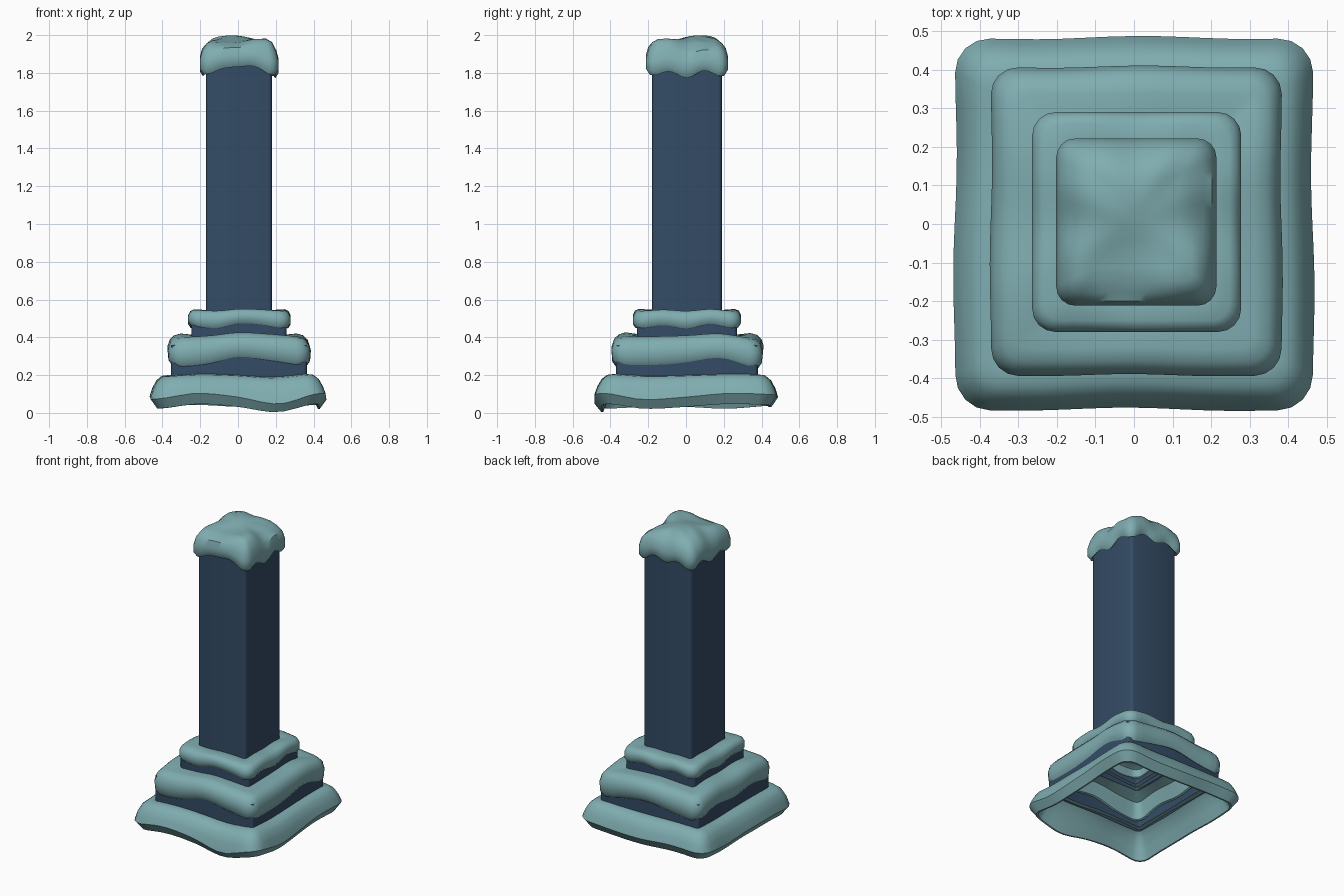
import bpy, math

if "Cube" in bpy.data.objects:
    bpy.data.objects.remove(bpy.data.objects["Cube"])


def material(name, col):
    m = bpy.data.materials.new(name)
    m.diffuse_color = (*col, 1)
    m.use_nodes = True
    m.node_tree.nodes["Principled BSDF"].inputs["Base Color"].default_value = m.diffuse_color
    return m


SNOW = material("pale teal snow", (0.215, 0.42, 0.44))
STONE = material("dark blue stone", (0.034, 0.072, 0.132))


def outline(cx, cy, hx, hy, r, side=12, arc=5):
    """Rounded rectangle, anticlockwise from the front left corner: (x, y, t), t = 0..4."""
    signs = [(-1, -1), (1, -1), (1, 1), (-1, 1)]
    pts = []
    for k, (sx, sy) in enumerate(signs):
        ox, oy = cx + sx * (hx - r), cy + sy * (hy - r)
        for i in range(arc):
            f = i / (arc - 1)
            a = math.pi + k * math.pi / 2 + f * math.pi / 2
            pts.append((ox + r * math.cos(a), oy + r * math.sin(a), (k + (f - 0.5) * 0.14) % 4))
        # straight run towards the next corner
        x0, y0, _ = pts[-1]
        nx, ny = signs[(k + 1) % 4]
        if k % 2 == 0:
            x1, y1 = cx + nx * (hx - r), y0
        else:
            x1, y1 = x0, cy + ny * (hy - r)
        for i in range(1, side):
            f = i / side
            pts.append((x0 + (x1 - x0) * f, y0 + (y1 - y0) * f, k + 0.07 + 0.86 * f))
    return pts


def wave(vals, t):
    """Smooth closed curve through evenly spaced values."""
    n = len(vals)
    u = t / 4 * n
    i = int(u)
    f = u - i
    a, b, c, d = (vals[(i + j) % n] for j in (-1, 0, 1, 2))
    return b + 0.5 * f * (c - a + f * (2 * a - 5 * b + 4 * c - d + f * (3 * (b - c) + d - a)))


def build(name, mat, rings, bottom=False, top=False, angle=40):
    """Skin a stack of equal loops."""
    n = len(rings[0])
    verts = [v for ring in rings for v in ring]
    faces = []
    for k in range(len(rings) - 1):
        for i in range(n):
            j = (i + 1) % n
            faces.append((k * n + i, k * n + j, (k + 1) * n + j, (k + 1) * n + i))
    if bottom:
        faces.append(tuple(reversed(range(n))))
    if top:
        faces.append(tuple(range((len(rings) - 1) * n, len(rings) * n)))
    me = bpy.data.meshes.new(name)
    me.from_pydata(verts, [], faces)
    me.materials.append(mat)
    ob = bpy.data.objects.new(name, me)
    bpy.context.collection.objects.link(ob)
    bpy.ops.object.select_all(action='DESELECT')
    ob.select_set(True)
    bpy.context.view_layer.objects.active = ob
    bpy.ops.object.shade_smooth_by_angle(angle=math.radians(angle))
    return ob


def stone(name, cx, cy, hx, hy, z0, z1, top=False):
    loop = outline(cx, cy, hx, hy, 0.02, 1, 4)
    build(name, STONE, [[(x, y, z) for x, y, _ in loop] for z in (z0, z1)], top=top, angle=50)


def snow(name, cx, cy, hx, hy, r, lows, profile, wobble=0.0, bump=0.0, **caps):
    """profile rows: inset, height, share of the drooping wave."""
    mean = sum(lows) / len(lows)
    rings = []
    for inset, z, mix in profile:
        ring = []
        for x, y, t in outline(cx, cy, hx - inset, hy - inset, max(r - inset * 0.5, 0.012)):
            s = 1 + wobble * math.sin(t * math.pi * 2.5 + 1) * math.sin(t * math.pi)
            h = z + mix * (wave(lows, t) - mean)
            if bump and z > 1.93:
                h += bump * (math.sin(13 * x + 2) * math.cos(14 * y - 1) - 0.4)
            ring.append((x * s, y * s, min(h, 2.0)))
        rings.append(ring)
    build(name, SNOW, rings, **caps)


# Stone core: two hollow steps and the shaft
stone("lower_step", 0.005, 0.005, 0.36, 0.375, 0.17, 0.36)
stone("upper_step", 0.005, 0.005, 0.252, 0.265, 0.38, 0.51)
stone("shaft", 0.005, 0.005, 0.175, 0.185, 0.53, 1.9, top=True)

# Drooping snow on the ground step, open in the middle, with a broad underside
snow("ground_snow", 0, 0, 0.464, 0.482, 0.09,
     [.022, .045, .03, .002, .045, .02, .03, .045, .04, .03, .03, .04, .035, .02, .03, .03],
     [(0.125, 0.175, 0), (0.095, 0.15, 0.3), (0.07, 0.09, 0.8), (0.045, 0.033, 1),
      (0.035, 0.033, 1), (0.0, 0.085, 1.3), (0.014, 0.13, 0.8), (0.036, 0.172, 0.5),
      (0.065, 0.196, 0.4), (0.1, 0.2, 0.4), (0.14, 0.2, 0.2)], wobble=0.012)

# Snow on the lower step, open in the middle
snow("lower_step_snow", 0.006, 0.007, 0.377, 0.4, 0.07,
     [.25, .262, .297, .28, .255, .255, .265, .285, .24, .27, .29, .265, .25, .28, .265, .285],
     [(0.13, 0.385, 0), (0.06, 0.36, 0.5), (0.032, 0.27, 1), (0.022, 0.265, 1),
      (0.004, 0.29, 1), (0.0, 0.34, 0.8), (0.012, 0.378, 0.6), (0.035, 0.402, 0.5),
      (0.07, 0.412, 0.5), (0.16, 0.408, 0.2)], wobble=0.01)

# Snow on the upper step, closing the hollow base
snow("upper_step_snow", 0.007, 0.005, 0.271, 0.285, 0.06,
     [.46, .45, .475, .468, .45, .465, .448, .472, .45, .47, .455, .475, .455, .468, .45, .47],
     [(0.06, 0.525, 0), (0.03, 0.51, 0.4), (0.022, 0.465, 1), (0.014, 0.46, 1),
      (0.0, 0.48, 1), (0.0, 0.51, 0.8), (0.01, 0.533, 0.6), (0.03, 0.545, 0.4),
      (0.08, 0.543, 0.3), (0.14, 0.54, 0)], bottom=True)

# Lumpy snow cap on the shaft
snow("snow_cap", 0.006, 0.005, 0.208, 0.217, 0.05,
     [1.79, 1.82, 1.83, 1.83, 1.785, 1.805, 1.77, 1.81, 1.78, 1.825, 1.80, 1.825,
      1.79, 1.82, 1.78, 1.81],
     [(0.06, 1.9, 0), (0.03, 1.87, 0.4), (0.024, 1.815, 1), (0.016, 1.807, 1),
      (0.0, 1.832, 1), (0.0, 1.875, 0.7), (0.012, 1.92, 0.6), (0.034, 1.958, 0.5),
      (0.065, 1.98, 0.3), (0.1, 1.986, 0.15), (0.14, 1.987, 0), (0.17, 1.987, 0),
      (0.19, 1.987, 0)],
     bump=0.02, bottom=True, top=True)
